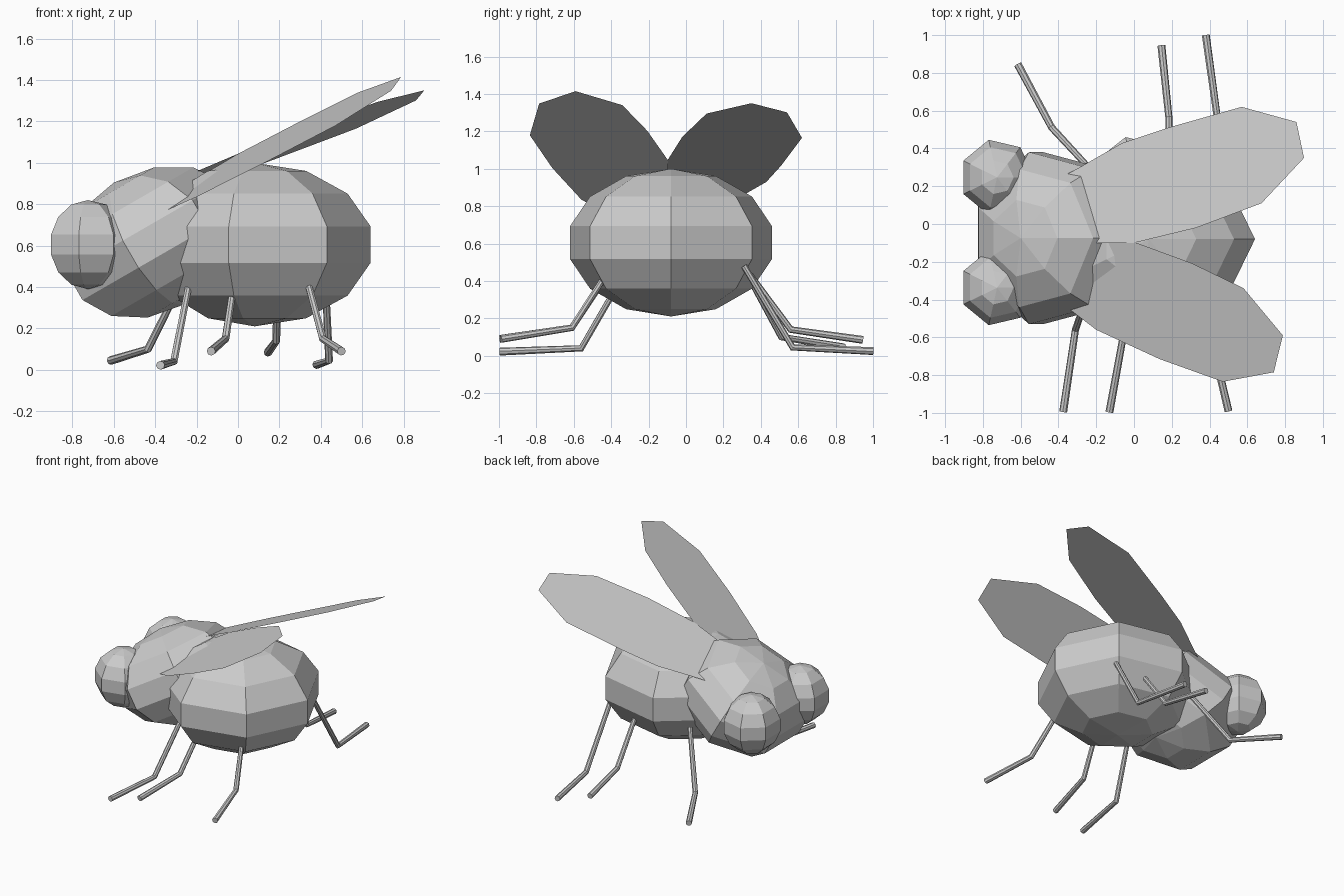
import bpy
from math import sin, cos, pi, radians
from mathutils import Vector, Matrix

if "Cube" in bpy.data.objects:
    bpy.data.objects.remove(bpy.data.objects["Cube"])


def add_mesh(name, verts, faces):
    me = bpy.data.meshes.new(name)
    me.from_pydata(verts, [], faces)
    me.update()
    ob = bpy.data.objects.new(name, me)
    bpy.context.collection.objects.link(ob)
    return ob


def ball(name, centre, radii, tilt=0.0, n=7):
    """Low-poly sphere: n segments, n latitude bands, a corner towards +x."""
    m = (Matrix.Translation(centre) @ Matrix.Rotation(radians(tilt), 4, 'Y')
         @ Matrix.Diagonal((*radii, 1)))
    pts = [(0, 0, 1)]
    for i in range(1, n):
        p = pi * i / n
        pts += [(sin(p) * cos(2 * pi * j / n), sin(p) * sin(2 * pi * j / n), cos(p))
                for j in range(n)]
    pts.append((0, 0, -1))
    last = len(pts) - 1
    faces = []
    for j in range(n):
        k = (j + 1) % n
        faces.append((0, 1 + j, 1 + k))
        for i in range(n - 2):
            a, b = 1 + i * n, 1 + (i + 1) * n
            faces.append((a + j, b + j, b + k, a + k))
        a = 1 + (n - 2) * n
        faces.append((a + j, last, a + k))
    return add_mesh(name, [m @ Vector(p) for p in pts], faces)


def wing(name, outline, a, b, c):
    """Flat wing: top-view outline laid on the plane z = a*x + b*y + c."""
    add_mesh(name, [(x, y, a * x + b * y + c) for x, y in outline],
             [tuple(range(len(outline)))])


def leg(name, pts):
    """Bent eight-sided leg from hip to knee to foot."""
    cu = bpy.data.curves.new(name, 'CURVE')
    cu.dimensions = '3D'
    cu.bevel_depth = 0.021
    cu.bevel_resolution = 2
    cu.use_fill_caps = True
    sp = cu.splines.new('POLY')
    sp.points.add(len(pts) - 1)
    for p, co, r in zip(sp.points, pts, (0.8, 0.9, 1.0)):
        p.co = (*co, 1)
        p.radius = r
    sp.use_smooth = False
    bpy.context.collection.objects.link(bpy.data.objects.new(name, cu))


# Body
ball("abdomen", (0.08, -0.08, 0.605), (0.575, 0.568, 0.395))
ball("thorax", (-0.43, -0.075, 0.61), (0.472, 0.479, 0.34), tilt=-30)

# Eyes
for side, y in (("left", 0.247), ("right", -0.337)):
    ball("eye_" + side, (-0.725, y, 0.605), (0.203, 0.209, 0.215))

# Wings
wing("wing_left", [(-0.40, 0.05), (-0.25, -0.1), (0, -0.1), (0.33, -0.02),
                   (0.675, 0.11), (0.90, 0.35), (0.86, 0.54), (0.57, 0.62),
                   (0.18, 0.51), (-0.06, 0.43), (-0.27, 0.31), (-0.38, 0.25)],
     0.424, -0.167, 1.027)
wing("wing_right", [(-0.40, -0.25), (-0.37, -0.43), (-0.2, -0.56), (0.135, -0.715),
                    (0.47, -0.835), (0.74, -0.785), (0.788, -0.59), (0.58, -0.34),
                    (0.305, -0.207), (0, -0.095), (-0.25, -0.1)],
     0.592, 0.193, 1.062)

# Legs: hip, knee, foot
legs = {
    "leg_left_front": ((-0.25, 0.31, 0.47), (-0.435, 0.51, 0.10), (-0.615, 0.845, 0.045)),
    "leg_left_middle": ((0.19, 0.33, 0.45), (0.185, 0.56, 0.14), (0.145, 0.945, 0.085)),
    "leg_left_rear": ((0.42, 0.31, 0.48), (0.44, 0.57, 0.045), (0.38, 1.0, 0.025)),
    "leg_right_front": ((-0.235, -0.34, 0.42), (-0.31, -0.56, 0.04), (-0.375, -0.995, 0.022)),
    "leg_right_middle": ((-0.02, -0.43, 0.42), (-0.06, -0.61, 0.15), (-0.13, -0.995, 0.09)),
    "leg_right_rear": ((0.335, -0.43, 0.43), (0.41, -0.61, 0.15), (0.50, -0.99, 0.09)),
}
for name, pts in legs.items():
    leg(name, pts)
